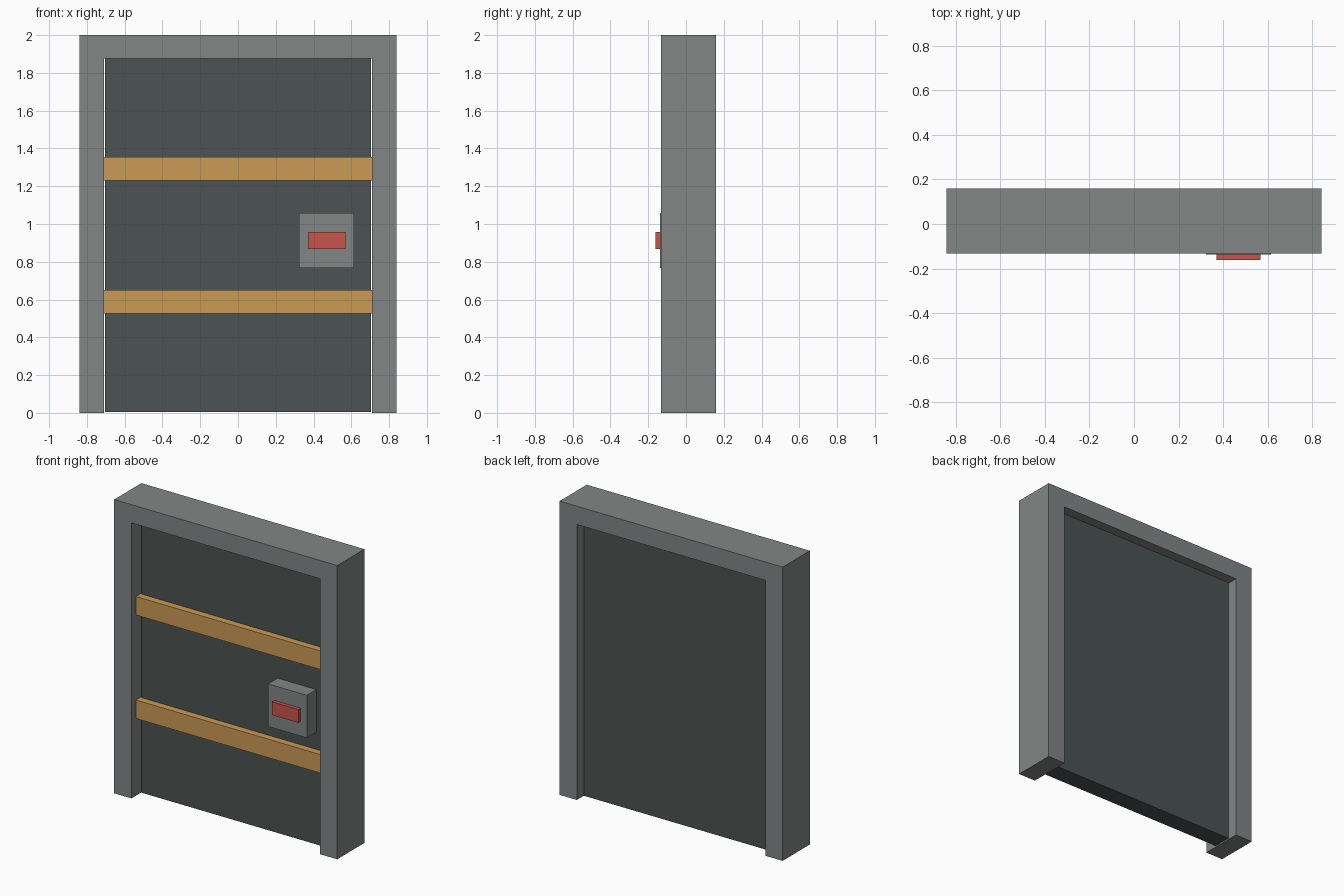
import bpy
import bmesh

cube = bpy.data.objects.get("Cube")
if cube:
    bpy.data.objects.remove(cube, do_unlink=True)


def material(name, color):
    mat = bpy.data.materials.new(name)
    mat.use_nodes = True
    mat.diffuse_color = (*color, 1)
    mat.node_tree.nodes["Principled BSDF"].inputs["Base Color"].default_value = (*color, 1)
    return mat


def finish(name, bm, mat):
    bmesh.ops.recalc_face_normals(bm, faces=bm.faces)
    mesh = bpy.data.meshes.new(name)
    bm.to_mesh(mesh)
    bm.free()
    mesh.materials.append(mat)
    obj = bpy.data.objects.new(name, mesh)
    bpy.context.collection.objects.link(obj)
    return obj


def box(name, x, y, z, mat):
    """Box from (min, max) ranges on each axis."""
    bm = bmesh.new()
    bmesh.ops.create_cube(bm, size=1)
    for v in bm.verts:
        for axis, (low, high) in enumerate((x, y, z)):
            v.co[axis] = low if v.co[axis] < 0 else high
    return finish(name, bm, mat)


def extruded(name, outline, y, mat):
    """Front outline in x and z, extruded along y."""
    bm = bmesh.new()
    face = bm.faces.new([bm.verts.new((px, y[0], pz)) for px, pz in outline])
    result = bmesh.ops.extrude_face_region(bm, geom=[face], use_keep_orig=True)
    for v in result["geom"]:
        if isinstance(v, bmesh.types.BMVert):
            v.co.y = y[1]
    return finish(name, bm, mat)


grey = material("frame grey", (0.22, 0.24, 0.235))
dark = material("door dark grey", (0.07, 0.088, 0.085))
orange = material("bar orange", (0.59, 0.325, 0.09))
red = material("button red", (0.58, 0.09, 0.075))

# Door frame: two posts joined by a lintel
outer, inner, top, lintel = 0.84, 0.71, 2.0, 1.875
half = [(inner, lintel), (inner, 0), (outer, 0), (outer, top)]
outline = half + [(-px, pz) for px, pz in reversed(half)]
extruded("door_frame", outline, (-0.132, 0.16), grey)

# Door panel, with a narrow gap beside each post
door_front = -0.035
box("door_panel", (-0.704, 0.704), (door_front, 0.092), (0.004, lintel), dark)

# Horizontal bars across the front
for name, bottom in (("lower_bar", 0.525), ("upper_bar", 1.23)):
    box(name, (-inner, inner), (-0.083, door_front + 0.01), (bottom, bottom + 0.126), orange)

# Lock housing and its button
box("lock_housing", (0.322, 0.614), (-0.137, door_front + 0.005), (0.768, 1.058), grey)
box("lock_button", (0.37, 0.568), (-0.162, -0.13), (0.868, 0.958), red)
